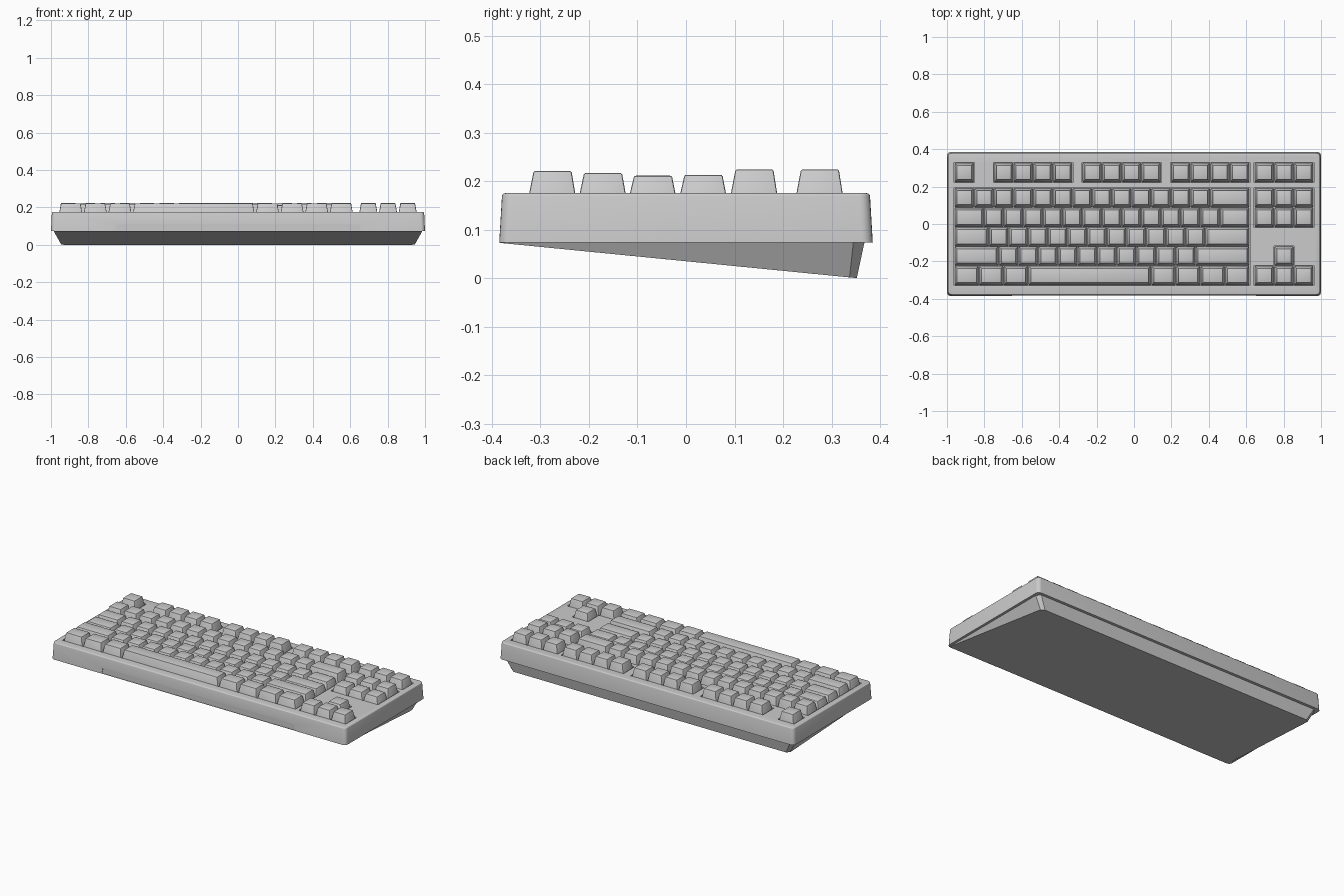
import bpy, bmesh, math

if "Cube" in bpy.data.objects:
    bpy.data.objects.remove(bpy.data.objects["Cube"])

U = 0.1052            # one key unit
X0 = -0.96            # left end of the key field
ROW_Y = [0.275, 0.140, 0.035, -0.069, -0.172, -0.276]
ROW_Z = [0.224, 0.224, 0.213, 0.211, 0.217, 0.221]


def add_object(name, bm):
    bmesh.ops.recalc_face_normals(bm, faces=bm.faces)
    mesh = bpy.data.meshes.new(name)
    bm.to_mesh(mesh)
    bm.free()
    obj = bpy.data.objects.new(name, mesh)
    bpy.context.collection.objects.link(obj)
    return obj


def loft(bottom, top):
    """Closed solid between two loops with equal point counts."""
    bm = bmesh.new()
    a = [bm.verts.new(p) for p in bottom]
    b = [bm.verts.new(p) for p in top]
    n = len(a)
    bm.faces.new(a[::-1])
    bm.faces.new(b)
    for i in range(n):
        j = (i + 1) % n
        bm.faces.new((a[i], a[j], b[j], b[i]))
    return bm


def rect(cx, cy, hx, hy, z):
    return [(cx - hx, cy - hy, z), (cx + hx, cy - hy, z),
            (cx + hx, cy + hy, z), (cx - hx, cy + hy, z)]


def box(x1, x2, y1, y2, z1, z2):
    cx, cy, hx, hy = (x1 + x2) / 2, (y1 + y2) / 2, (x2 - x1) / 2, (y2 - y1) / 2
    return loft(rect(cx, cy, hx, hy, z1), rect(cx, cy, hx, hy, z2))


def smooth(obj):
    bpy.ops.object.select_all(action='DESELECT')
    obj.select_set(True)
    bpy.context.view_layer.objects.active = obj
    bpy.ops.object.shade_smooth_by_angle(angle=math.radians(35))


def cut(obj, bm):
    cutter = add_object("cutter", bm)
    cutter.hide_render = True
    mod = obj.modifiers.new("cut", 'BOOLEAN')
    mod.operation = 'DIFFERENCE'
    mod.solver = 'EXACT'
    mod.object = cutter
    bpy.context.view_layer.objects.active = obj
    bpy.ops.object.modifier_apply(modifier=mod.name)
    bpy.data.objects.remove(cutter)


# Upper case: slightly flared box with round corners and a softened top rim
bm = loft(rect(0, 0, 1.0, 0.385, 0.073), rect(0, 0, 0.995, 0.379, 0.175))
upright = [e for e in bm.edges if abs(e.verts[0].co.z - e.verts[1].co.z) > 0.05]
bmesh.ops.bevel(bm, geom=upright, offset=0.022, segments=5, profile=0.5, affect='EDGES')
rim = [e for e in bm.edges if all(v.co.z > 0.174 for v in e.verts)]
bmesh.ops.bevel(bm, geom=rim, offset=0.006, segments=3, profile=0.5, affect='EDGES')
case = add_object("upper_case", bm)

# Key wells, as (first unit, last unit, first row, last row)
WELLS = [(0, 1, 0, 0), (2, 6, 0, 0), (6.5, 10.5, 0, 0), (11, 15, 0, 0),
         (15.25, 18.25, 0, 0), (0, 15, 1, 5), (15.25, 18.25, 1, 2),
         (15.25, 18.25, 5, 5), (16.25, 17.25, 4, 5)]
for u1, u2, r1, r2 in WELLS:
    cut(case, box(X0 + u1 * U - 0.002, X0 + u2 * U + 0.002,
                  ROW_Y[r2] - 0.0535, ROW_Y[r1] + 0.0535, 0.15, 0.2))

# Shallow relief along the lower front edge
front = [(-0.66, 0.05), (0.66, 0.05), (0.65, 0.105), (0.64, 0.111),
         (-0.64, 0.111), (-0.65, 0.105)]
cut(case, loft([(x, -0.45, z) for x, z in front], [(x, -0.381, z) for x, z in front]))
smooth(case)

# Wedge base: rises to nothing at the front, chamfered at the rear corners
low = [(-0.985, -0.383, 0.0725), (0.985, -0.383, 0.0725), (0.945, 0.337, 0.0015),
       (0.925, 0.352, 0), (-0.925, 0.352, 0), (-0.945, 0.337, 0.0015)]
high = [(-0.985, -0.383, 0.0745), (0.985, -0.383, 0.0745), (0.985, 0.345, 0.0745),
        (0.965, 0.368, 0.0745), (-0.965, 0.368, 0.0745), (-0.985, 0.345, 0.0745)]
add_object("wedge_base", loft(low, high))


# Keycaps: tapered blocks with rounded edges
def keycap(name, start, width, row):
    cx, cy = X0 + (start + width / 2) * U, ROW_Y[row]
    hx = width * U / 2
    bm = loft(rect(cx, cy, hx - 0.002, 0.0505, 0.158),
              rect(cx, cy + 0.001, hx - 0.0135, 0.039, ROW_Z[row]))
    edges = [e for e in bm.edges if any(v.co.z > 0.2 for v in e.verts)]
    bmesh.ops.bevel(bm, geom=edges, offset=0.004, segments=2, profile=0.5, affect='EDGES')
    smooth(add_object(name, bm))


# Rows of (start unit, key widths)
ROWS = [
    [(0, [1]), (2, [1] * 4), (6.5, [1] * 4), (11, [1] * 4), (15.25, [1] * 3)],
    [(0, [1] * 13 + [2]), (15.25, [1] * 3)],
    [(0, [1.5] + [1] * 12 + [1.5]), (15.25, [1] * 3)],
    [(0, [1.75] + [1] * 11 + [2.25])],
    [(0, [2.25] + [1] * 10 + [2.75]), (16.25, [1])],
    [(0, [1.25] * 3 + [6.25] + [1.25] * 4), (15.25, [1] * 3)],
]
for r, groups in enumerate(ROWS):
    count = 0
    for start, widths in groups:
        for w in widths:
            count += 1
            label = "space_bar" if w > 6 else f"keycap_row{r + 1}_{count:02d}"
            keycap(label, start, w, r)
            start += w
